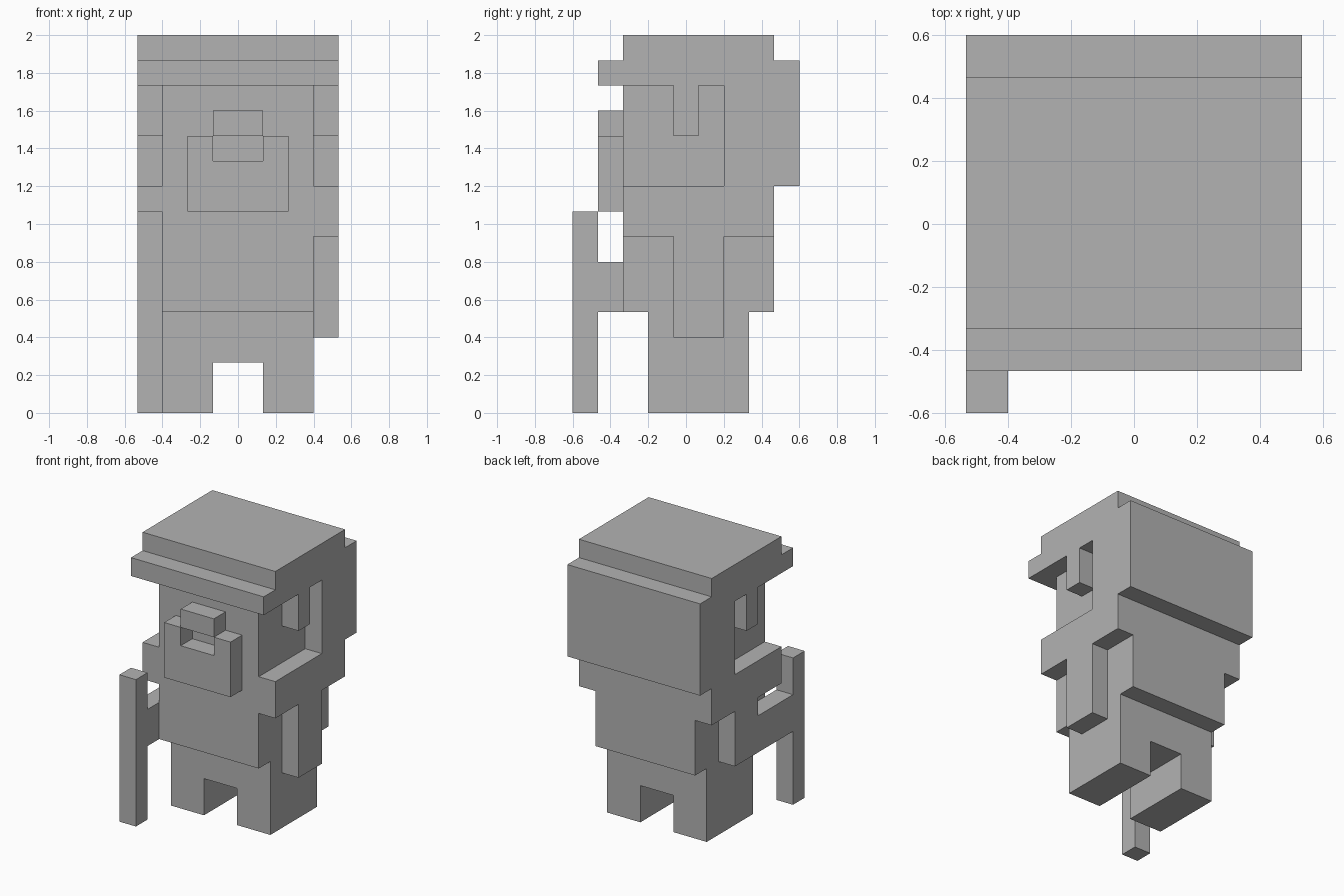
import bpy
import bmesh

U = 2 / 15      # one block
Y0 = -4.5       # front edge, in blocks

cube = bpy.data.objects.get("Cube")
if cube:
    bpy.data.objects.remove(cube, do_unlink=True)

grey = bpy.data.materials.new("plain grey")
grey.use_nodes = True
colour = (0.45, 0.45, 0.45, 1)
grey.diffuse_color = colour
grey.node_tree.nodes["Principled BSDF"].inputs["Base Color"].default_value = colour


def extrude(name, outline, start, end, axis):
    """Extrude an outline in blocks: (y, z) along x, or (x, z) along y."""
    bm = bmesh.new()
    if axis == "x":
        points = [(start, a + Y0, b) for a, b in outline]
        shift = (end - start, 0, 0)
    else:
        points = [(a, start + Y0, b) for a, b in outline]
        shift = (0, end - start, 0)
    face = bm.faces.new([bm.verts.new(p) for p in points])
    result = bmesh.ops.extrude_face_region(bm, geom=[face], use_keep_orig=True)
    moved = [g for g in result["geom"] if isinstance(g, bmesh.types.BMVert)]
    bmesh.ops.translate(bm, verts=moved, vec=shift)
    bmesh.ops.scale(bm, verts=bm.verts, vec=(U, U, U))
    bmesh.ops.recalc_face_normals(bm, faces=bm.faces)
    mesh = bpy.data.meshes.new(name)
    bm.to_mesh(mesh)
    bm.free()
    mesh.materials.append(grey)
    obj = bpy.data.objects.new(name, mesh)
    bpy.context.collection.objects.link(obj)
    return obj


def box(name, x, y, z):
    outline = [(y[0], z[0]), (y[1], z[0]), (y[1], z[1]), (y[0], z[1])]
    return extrude(name, outline, x[0], x[1], "x")


# Legs, with the gap between the feet
extrude("legs", [(-3, 0), (-1, 0), (-1, 2), (1, 2), (1, 0), (3, 0), (3, 4), (-3, 4)],
        3, 7, "y")

# Body
box("torso", (-3, 3), (2, 8), (4, 7))
box("shoulders", (-4, 4), (2, 8), (7, 9))

# Left arm hangs down, right arm reaches forward to the staff
box("left_arm", (3, 4), (4, 6), (3, 7))
extrude("right_arm", [(1, 4), (6, 4), (6, 7), (4, 7), (4, 6), (1, 6)], -4, -3, "x")
box("staff", (-4, -3), (0, 1), (0, 8))

# Head, with cap, brim and back hair in one side profile
box("head", (-3, 3), (2, 6), (9, 13))
extrude("cap_and_hair",
        [(6, 9), (9, 9), (9, 14), (8, 14), (8, 15), (2, 15),
         (2, 14), (1, 14), (1, 13), (6, 13)], -4, 4, "x")
for side, x in (("left", 3), ("right", -4)):
    box(side + "_sideburn", (x, x + 1), (4, 5), (11, 13))

# Beard with a mouth notch, and the nose above it
extrude("beard", [(-2, 8), (2, 8), (2, 11), (1, 11), (1, 10), (-1, 10), (-1, 11), (-2, 11)],
        1, 2, "y")
box("nose", (-1, 1), (1, 2), (11, 12))
